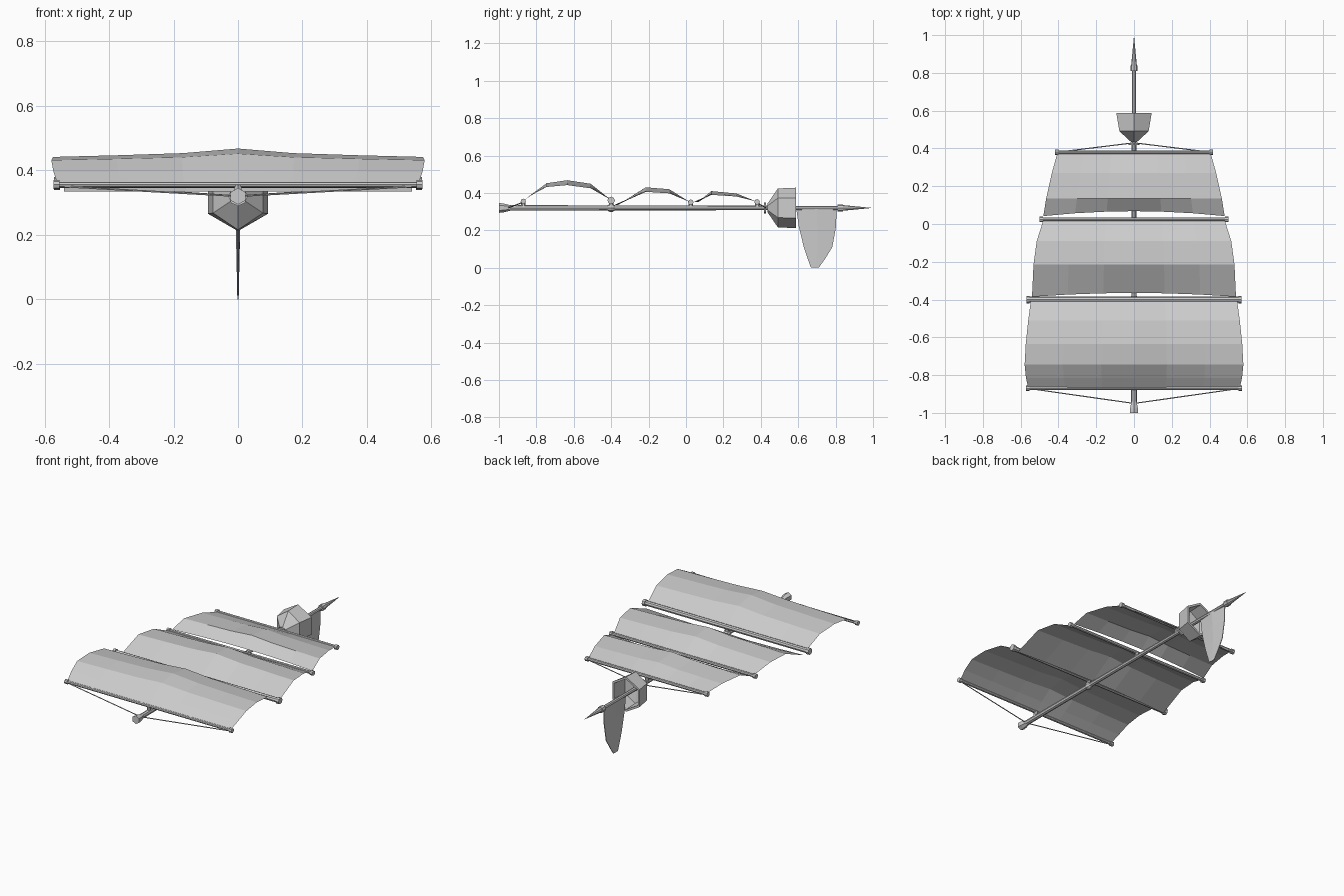
import bpy, math
from mathutils import Vector

cube = bpy.data.objects.get("Cube")
if cube:
    bpy.data.objects.remove(cube, do_unlink=True)

grey = bpy.data.materials.new("plain_grey")
grey.use_nodes = True
GREY = (0.6, 0.6, 0.6, 1)
grey.diffuse_color = GREY
grey.node_tree.nodes["Principled BSDF"].inputs["Base Color"].default_value = GREY
MAST_Z = 0.32


def add_mesh(name, verts, faces):
    mesh = bpy.data.meshes.new(name)
    mesh.from_pydata(verts, [], faces)
    mesh.materials.append(grey)
    obj = bpy.data.objects.new(name, mesh)
    bpy.context.collection.objects.link(obj)
    return obj


def lathe(name, start, end, stations, sides=8, cap_end=True):
    """Rings of (fraction along the axis, radius) between two points."""
    start, end = Vector(start), Vector(end)
    axis = (end - start).normalized()
    u = axis.cross(Vector((0, 0, 1))).normalized()
    v = u.cross(axis)
    verts, faces = [], []
    for t, r in stations:
        for i in range(sides):
            a = math.tau * i / sides + math.pi / 2
            verts.append(start.lerp(end, t) + (u * math.cos(a) + v * math.sin(a)) * r)
    for k in range(len(stations) - 1):
        for i in range(sides):
            j = (i + 1) % sides
            faces.append([k * sides + i, (k + 1) * sides + i,
                          (k + 1) * sides + j, k * sides + j])
    faces.append(list(range(sides)))
    if cap_end:
        faces.append([len(verts) - 1 - i for i in range(sides)])
    return add_mesh(name, verts, faces)


def rod(name, start, end, r, sides=8):
    return lathe(name, start, end, [(0, r), (1, r)], sides)


def along_mast(name, y0, y1, stations, sides=8):
    return lathe(name, (0, y0, MAST_Z), (0, y1, MAST_Z), stations, sides)


# Mast with its foot, joint, collar, cap and spike
along_mast("mast", -0.97, 0.83, [(0, 0.015), (1, 0.011)])
along_mast("mast_foot", -1.0, -0.94, [(0, 0.026), (0.4, 0.024), (1, 0.015)], 6)
along_mast("mast_joint", -0.42, -0.38, [(0, 0.014), (0.3, 0.021), (0.7, 0.021), (1, 0.014)])
along_mast("mast_collar", 0.418, 0.428, [(0, 0.03), (1, 0.03)])
along_mast("mast_cap", 0.81, 0.84, [(0, 0.019), (1, 0.019)])
along_mast("mast_spike", 0.84, 0.99, [(0, 0.015), (1, 0.0008)])

# Hollow six-sided lookout basket, open towards the mast tip
basket = lathe("lookout_basket", (0, 0.435, MAST_Z), (0, 0.587, MAST_Z),
               [(0, 0.022), (0.37, 0.104), (1, 0.108),
                (1, 0.094), (0.42, 0.09), (0.3, 0.012)], 6)
for vert in basket.data.vertices:
    if vert.co.y < 0.52:
        vert.co.x *= 0.86

# Yards: y, height, half length, radius
yards = {"lower_yard": (-0.87, 0.356, 0.572, 0.009),
         "main_yard": (-0.4, 0.36, 0.57, 0.015),
         "middle_yard": (0.025, 0.35, 0.5, 0.01),
         "top_yard": (0.38, 0.352, 0.418, 0.01)}
for name, (y, z, half, r) in yards.items():
    rod(name, (-half, y, z), (half, y, z), r)
    rod(name + "_lashing", (0, y, z), (0, y + 0.001, MAST_Z), 0.012, 6)
    for side, s in (("left", 1), ("right", -1)):
        rod(f"{name}_{side}_end", (s * (half - 0.018), y, z), (s * half, y, z), r + 0.005)

# Ropes from the outer yards to the mast
for name, yard, y in (("foot_rope", "lower_yard", -0.95), ("top_rope", "top_yard", 0.43)):
    yy, z, half, r = yards[yard]
    for side, s in (("left", 1), ("right", -1)):
        rod(f"{name}_{side}", (s * (half - 0.01), yy, z - 0.005), (0, y, MAST_Z), 0.003, 5)

# Sails: rows of y, half width, edge height, extra height in the middle, middle y shift
sails = {
    "lower_sail": [(-0.868, 0.56, 0.36, 0, 0), (-0.815, 0.572, 0.395, 0.006, 0),
                   (-0.745, 0.579, 0.432, 0.02, 0), (-0.635, 0.573, 0.442, 0.026, 0),
                   (-0.51, 0.56, 0.425, 0.024, 0), (-0.4, 0.545, 0.362, 0, 0)],
    "middle_sail": [(-0.385, 0.54, 0.335, 0, 0.02), (-0.215, 0.532, 0.406, 0.024, 0),
                    (-0.09, 0.515, 0.398, 0.022, 0), (0.02, 0.48, 0.352, 0, 0)],
    "top_sail": [(0.042, 0.48, 0.352, 0, 0.026), (0.135, 0.465, 0.39, 0.02, 0),
                 (0.27, 0.435, 0.381, 0.016, 0), (0.378, 0.405, 0.354, 0, 0)]}
COLUMNS = [(-1, 0), (-0.65, 0.2), (-0.3, 0.45), (0, 1), (0.3, 0.45), (0.65, 0.2), (1, 0)]
for name, rows in sails.items():
    verts = [(c * w, y + shift * (1 - c * c), z + lift * f)
             for y, w, z, lift, shift in rows for c, f in COLUMNS]
    n = len(COLUMNS)
    faces = [(k * n + i, k * n + i + 1, (k + 1) * n + i + 1, (k + 1) * n + i)
             for k in range(len(rows) - 1) for i in range(n - 1)]
    add_mesh(name, verts, faces)

# Hanging flag: rows of height, front edge, back edge; slightly waved and tapered
rows = [(0.315, 0.59, 0.805), (0.22, 0.603, 0.802), (0.11, 0.63, 0.782),
        (0.05, 0.65, 0.745), (0.003, 0.667, 0.712)]
verts, faces = [], []
for s in (1, -1):
    for z, y0, y1 in rows:
        for t in (0, 0.5, 1):
            thick = 0.002 + 0.022 * z * (1 - abs(2 * t - 1))
            verts.append((s * thick, y0 + (y1 - y0) * t, z - (0.003 if t == 0.5 and z < 0.01 else 0)))
for b in (0, 15):
    for k in range(4):
        for i in range(2):
            a = b + k * 3 + i
            quad = [a, a + 3, a + 4, a + 1]
            faces.append(quad if b else quad[::-1])
for i in range(4):
    for e in (0, 2):
        a = i * 3 + e
        faces.append([a, a + 3, a + 18, a + 15] if e else [a, a + 15, a + 18, a + 3])
faces += [[12, 27, 28, 13], [13, 28, 29, 14]]
add_mesh("hanging_flag", verts, faces)
